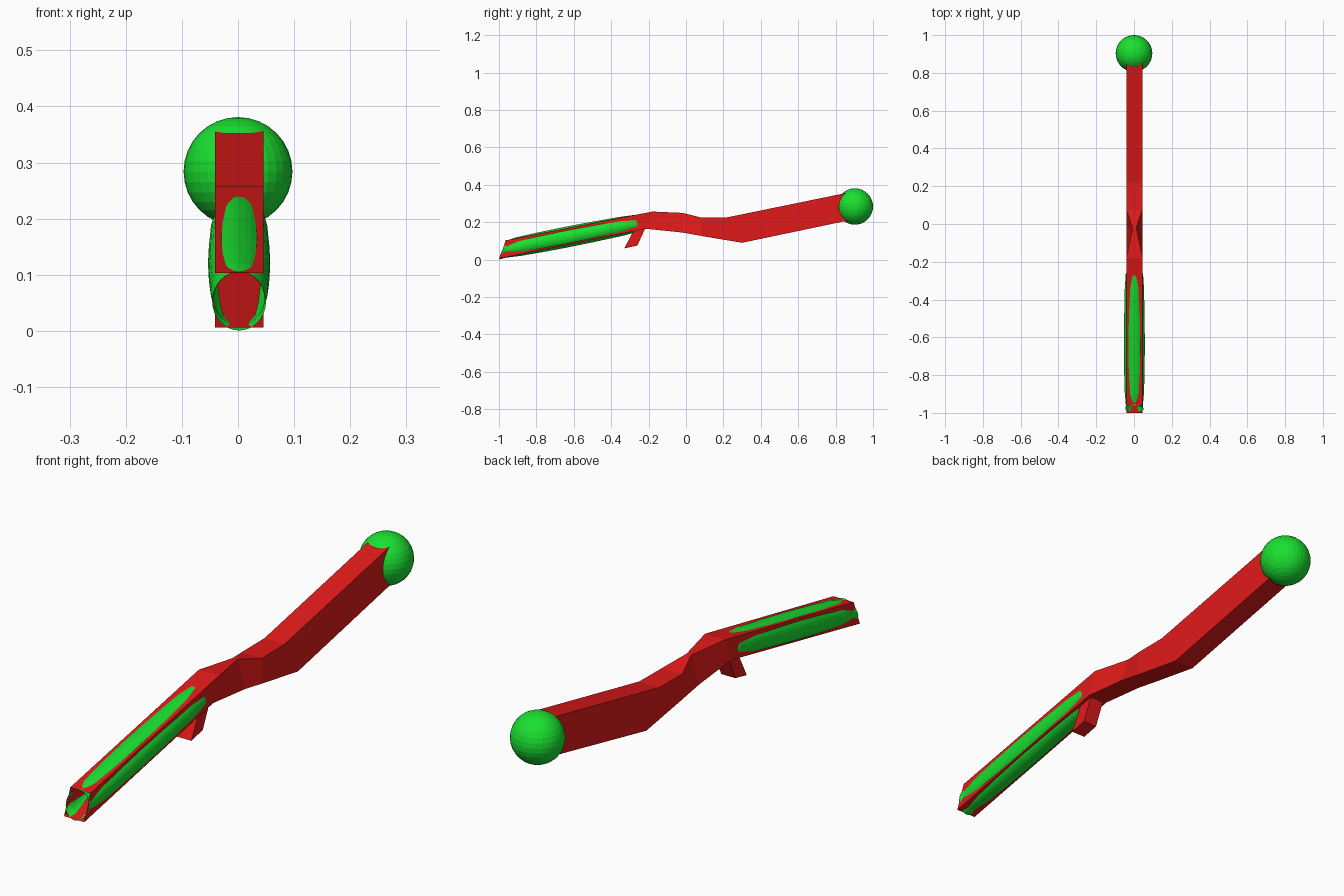
import bpy, bmesh, math
from mathutils import Vector

if "Cube" in bpy.data.objects:
    bpy.data.objects.remove(bpy.data.objects["Cube"])


def material(name, color):
    m = bpy.data.materials.new(name)
    m.diffuse_color = (*color, 1)
    m.use_nodes = True
    m.node_tree.nodes["Principled BSDF"].inputs["Base Color"].default_value = m.diffuse_color
    return m


RED = material("red", (0.75, 0.01, 0.01))
GREEN = material("green", (0.01, 0.75, 0.03))


def finish(name, bm, mat):
    bmesh.ops.recalc_face_normals(bm, faces=bm.faces)
    mesh = bpy.data.meshes.new(name)
    bm.to_mesh(mesh)
    bm.free()
    mesh.materials.append(mat)
    obj = bpy.data.objects.new(name, mesh)
    bpy.context.collection.objects.link(obj)
    return obj


def loft(name, rings, mat, cap_start=True):
    """Skin a list of closed rings with equal point counts."""
    bm = bmesh.new()
    loops = [[bm.verts.new(p) for p in ring] for ring in rings]
    n = len(loops[0])
    for a, b in zip(loops, loops[1:]):
        for i in range(n):
            j = (i + 1) % n
            bm.faces.new((a[i], a[j], b[j], b[i]))
    bm.faces.new(loops[-1])
    if cap_start:
        bm.faces.new(loops[0])
    return finish(name, bm, mat)


def section(yt, zt, wt, yb, zb, wb):
    c = 0.002
    return [(c - wt, yt, zt), (c + wt, yt, zt), (c + wb, yb, zb), (c - wb, yb, zb)]


# Bent body with a pinched grip, open at the muzzle
W = 0.043
loft("body", [section(*s) for s in (
    (-0.962, 0.103, W, -1.0, 0.006, W),
    (-0.18, 0.257, W, -0.215, 0.165, W),
    (-0.02, 0.250, 0.010, -0.02, 0.145, W),
    (0.08, 0.225, W, 0.08, 0.127, W),
    (0.22, 0.226, W, 0.30, 0.090, W),
    (0.86, 0.357, W, 0.88, 0.212, W))], RED, cap_start=False)

# Trigger below the body
T = 0.03
loft("trigger", [section(*s) for s in (
    (-0.33, 0.060, T, -0.26, 0.075, T),
    (-0.27, 0.175, T, -0.21, 0.185, T))], RED)

# Bulging barrel with a slanted open mouth
start = Vector((0.002, -0.981, 0.053))
axis = Vector((0, 1, 0.197)).normalized()
up = Vector((0, -axis.z, axis.y))
rings = []
for t, r, slant in ((0, 0.048, 0.56), (0.022, 0.045, 0.4), (0.09, 0.051, 0),
                    (0.2, 0.054, 0), (0.35, 0.0555, 0), (0.5, 0.054, 0),
                    (0.65, 0.051, 0), (0.73, 0.046, 0), (0.76, 0.03, 0)):
    ring = []
    for i in range(32):
        a = math.tau * i / 32
        h = r * math.sin(a)
        ring.append(start + axis * (t + slant * h) + up * h
                    + Vector((r * math.cos(a), 0, 0)))
    rings.append(ring)
loft("barrel", rings, GREEN, cap_start=False)

# Ball at the rear
bpy.ops.mesh.primitive_uv_sphere_add(segments=32, ring_count=16, radius=0.097,
                                     location=(0, 0.903, 0.284))
ball = bpy.context.object
ball.name = "rear_ball"
ball.data.materials.append(GREEN)
